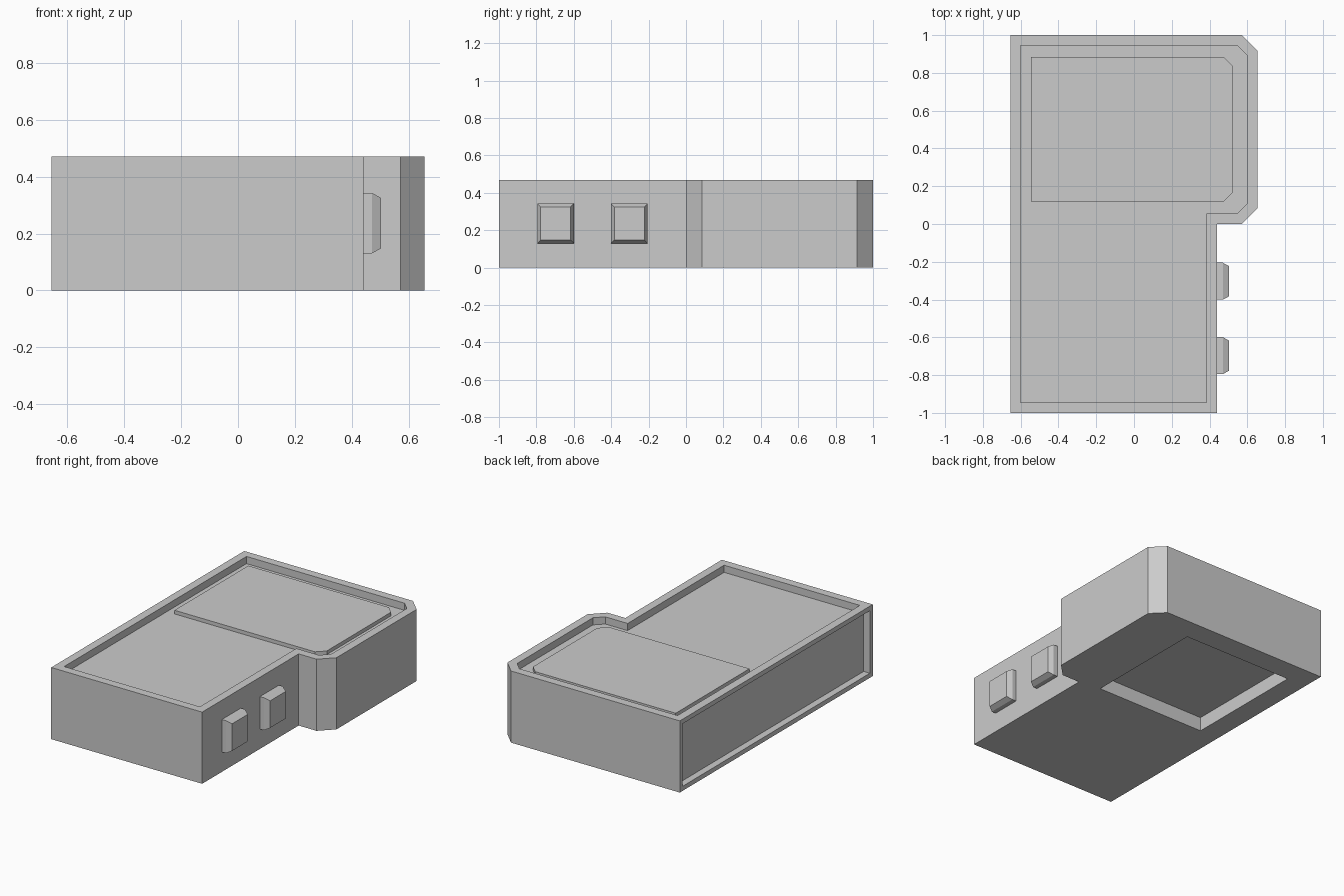
import bpy, bmesh
from mathutils import Vector

if "Cube" in bpy.data.objects:
    bpy.data.objects.remove(bpy.data.objects["Cube"])


def prism(bm, outline, z0, z1):
    """Extrude a closed xy outline (counter-clockwise) from z0 to z1."""
    base = bm.faces.new([bm.verts.new((x, y, z0)) for x, y in outline])
    up = bmesh.ops.extrude_face_region(bm, geom=[base], use_keep_orig=True)
    verts = [g for g in up["geom"] if isinstance(g, bmesh.types.BMVert)]
    bmesh.ops.translate(bm, verts=verts, vec=(0, 0, z1 - z0))
    bmesh.ops.recalc_face_normals(bm, faces=bm.faces[:])


def face_towards(bm, direction):
    """The face lying furthest out in a given direction."""
    d = Vector(direction)
    bm.normal_update()
    return max((f for f in bm.faces if f.normal.dot(d) > 0.99),
               key=lambda f: f.calc_center_median().dot(d))


def recess(bm, direction, rim, depth):
    """Leave a rim around a face and sink the middle straight in."""
    face = face_towards(bm, direction)
    bmesh.ops.inset_individual(bm, faces=[face], thickness=rim, use_even_offset=True)
    sunk = bmesh.ops.extrude_discrete_faces(bm, faces=[face])["faces"][0]
    bmesh.ops.translate(bm, verts=sunk.verts[:], vec=Vector(direction) * -depth)


def make_object(name, bm):
    mesh = bpy.data.meshes.new(name)
    bm.to_mesh(mesh)
    bm.free()
    ob = bpy.data.objects.new(name, mesh)
    bpy.context.collection.objects.link(ob)
    return ob


def rect(x0, y0, x1, y1):
    return [(x0, y0), (x1, y0), (x1, y1), (x0, y1)]


# Housing: stepped outline with two chamfered corners, sunken top and left side
bm = bmesh.new()
prism(bm, [(-0.655, -1), (0.44, -1), (0.44, 0), (0.57, 0), (0.655, 0.085),
           (0.655, 0.915), (0.57, 1), (-0.655, 1)], 0, 0.47)
recess(bm, (0, 0, 1), 0.055, 0.047)
recess(bm, (-1, 0, 0), 0.03, 0.045)
housing = make_object("housing", bm)

# Rectangular pocket in the underside
bm = bmesh.new()
prism(bm, rect(-0.515, 0.02, 0.287, 0.85), -0.1, 0.093)
cutter = make_object("pocket_cutter", bm)
cutter.hide_render = True
cut = housing.modifiers.new("underside_pocket", 'BOOLEAN')
cut.operation = 'DIFFERENCE'
cut.solver = 'EXACT'
cut.object = cutter
bpy.context.view_layer.objects.active = housing
bpy.ops.object.modifier_apply(modifier=cut.name)
bpy.data.objects.remove(cutter)

# Raised plate on the wide half of the top
bm = bmesh.new()
prism(bm, [(-0.545, 0.12), (0.475, 0.12), (0.525, 0.17),
           (0.525, 0.835), (0.475, 0.885), (-0.545, 0.885)], 0.42, 0.447)
make_object("top_plate", bm)

# Two side buttons with bevelled fronts
for name, y in (("front_button", -0.697), ("rear_button", -0.303)):
    bm = bmesh.new()
    prism(bm, rect(0.43, y - 0.098, 0.47, y + 0.098), 0.13, 0.343)
    cap = face_towards(bm, (1, 0, 0))
    bmesh.ops.inset_individual(bm, faces=[cap], thickness=0.025)
    cap = face_towards(bm, (1, 0, 0)) if not cap.is_valid else cap
    bmesh.ops.translate(bm, verts=cap.verts[:], vec=(0.032, 0, 0))
    make_object(name, bm)
